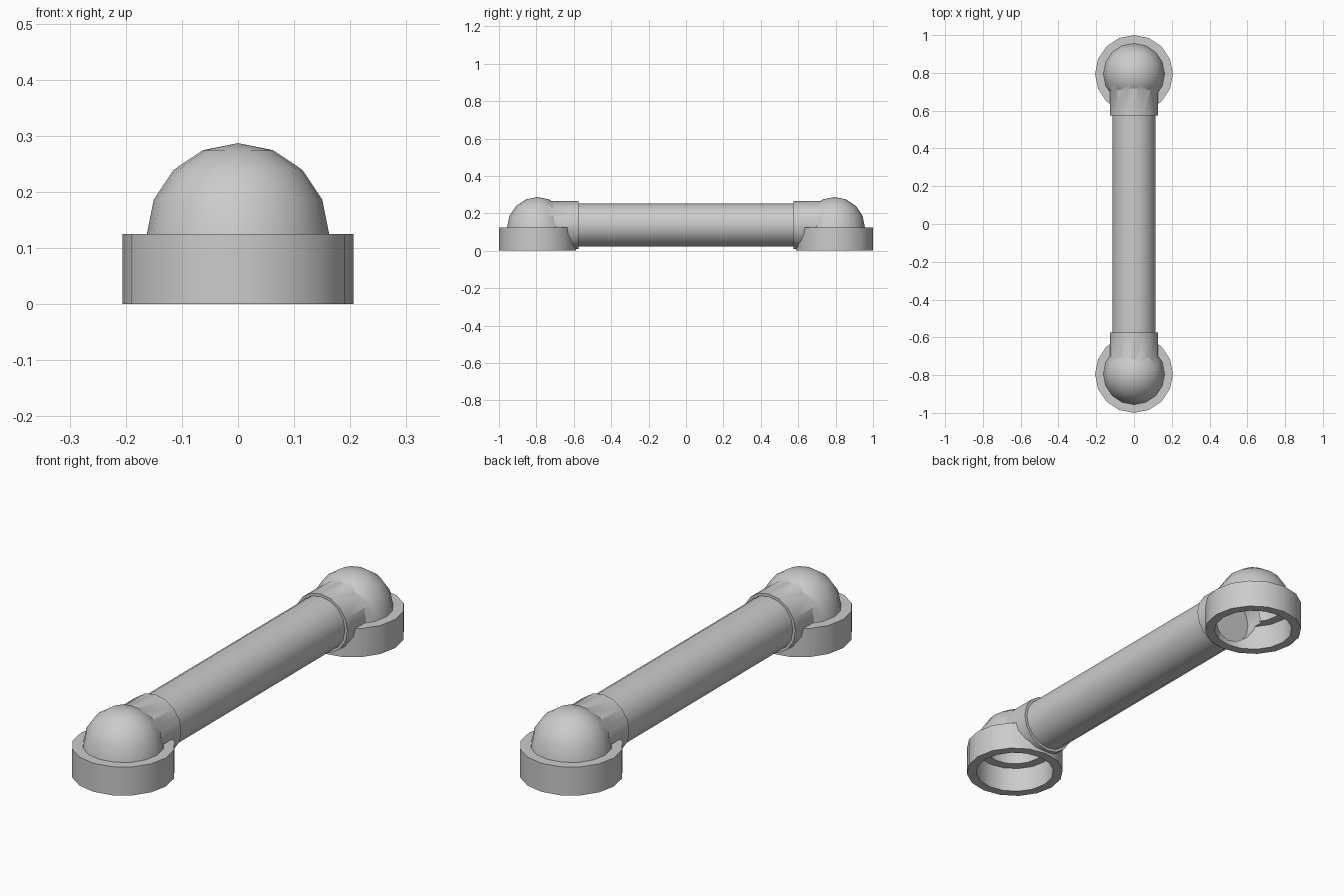
import bpy
from math import pi, radians

if "Cube" in bpy.data.objects:
    bpy.data.objects.remove(bpy.data.objects["Cube"])

Y = 0.794        # distance of each fitting from the middle
AXIS_Z = 0.1375  # height of the pipe axis
DOME_Z = 0.1245  # height of the dome centre


def finish(name):
    ob = bpy.context.object
    ob.name = name
    bpy.ops.object.transform_apply(location=True, rotation=True, scale=True)
    return ob


def post(name, r, z0, z1):
    bpy.ops.mesh.primitive_cylinder_add(vertices=16, radius=r, depth=z1 - z0,
                                        location=(0, Y, (z0 + z1) / 2))
    return finish(name)


def tube(name, r, y0, y1):
    bpy.ops.mesh.primitive_cylinder_add(vertices=16, radius=r, depth=y1 - y0,
                                        location=(0, (y0 + y1) / 2, AXIS_Z),
                                        rotation=(pi / 2, 0, 0))
    return finish(name)


def ball(name, r):
    bpy.ops.mesh.primitive_uv_sphere_add(segments=16, ring_count=8, radius=r,
                                         location=(0, Y, DOME_Z))
    return finish(name)


def combine(ob, other, op):
    mod = ob.modifiers.new(op, 'BOOLEAN')
    mod.operation = op
    mod.solver = 'EXACT'
    mod.object = other
    bpy.context.view_layer.objects.active = ob
    bpy.ops.object.modifier_apply(modifier=mod.name)
    bpy.data.objects.remove(other)


def smooth(ob):
    bpy.ops.object.select_all(action='DESELECT')
    ob.select_set(True)
    bpy.context.view_layer.objects.active = ob
    bpy.ops.object.shade_smooth_by_angle(angle=radians(30))


# elbow fitting: floor socket, domed corner and pipe collar joined
fitting = post("back_elbow", 0.206, 0, 0.125)
combine(fitting, ball("dome", 0.1625), 'UNION')
combine(fitting, tube("collar", 0.128, 0.575, 0.745), 'UNION')

# hollow inside: socket bore, dome cavity and pipe bore
combine(fitting, post("socket_bore", 0.166, -0.1, 0.112), 'DIFFERENCE')
combine(fitting, ball("dome_cavity", 0.127), 'DIFFERENCE')
combine(fitting, tube("pipe_bore", 0.116, 0.5, 0.72), 'DIFFERENCE')
smooth(fitting)

# matching elbow at the other end
front = fitting.copy()
front.data = fitting.data.copy()
front.name = "front_elbow"
front.rotation_euler.z = pi
bpy.context.collection.objects.link(front)

# straight pipe between the collars
smooth(tube("pipe", 0.115, -0.622, 0.622))
